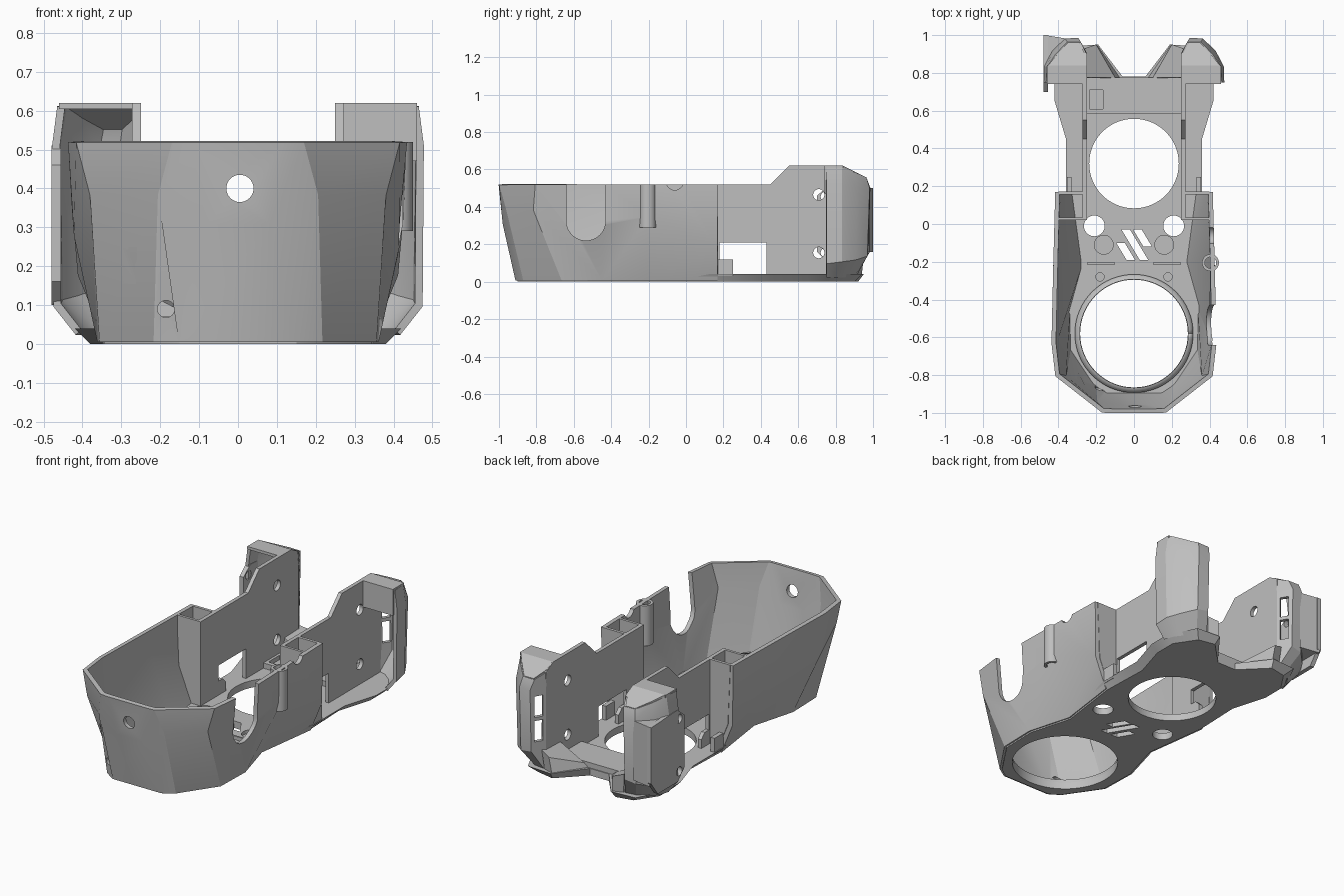
import bpy, bmesh, math

if "Cube" in bpy.data.objects:
    bpy.data.objects.remove(bpy.data.objects["Cube"])

grey = bpy.data.materials.new("grey_plastic")
grey.diffuse_color = (0.52, 0.52, 0.52, 1)
grey.use_nodes = True
grey.node_tree.nodes["Principled BSDF"].inputs["Base Color"].default_value = grey.diffuse_color


def finish(name, bm, recalc=True):
    if recalc:
        bmesh.ops.recalc_face_normals(bm, faces=bm.faces)
    me = bpy.data.meshes.new(name)
    bm.to_mesh(me)
    bm.free()
    me.materials.append(grey)
    ob = bpy.data.objects.new(name, me)
    bpy.context.collection.objects.link(ob)
    return ob


def solid(name, low, high):
    """Closed solid between two matching outlines of 3D points."""
    bm = bmesh.new()
    a = [bm.verts.new(p) for p in low]
    b = [bm.verts.new(p) for p in high]
    bm.faces.new(a)
    bm.faces.new(b)
    n = len(a)
    for i in range(n):
        j = (i + 1) % n
        bm.faces.new((a[i], a[j], b[j], b[i]))
    return finish(name, bm)


def prism(name, pts, lo, hi, axis="z"):
    f = {"z": lambda p, t: (p[0], p[1], t), "x": lambda p, t: (t, p[0], p[1]),
         "y": lambda p, t: (p[0], t, p[1])}[axis]
    return solid(name, [f(p, lo) for p in pts], [f(p, hi) for p in pts])


def box(name, x0, x1, y0, y1, z0, z1):
    return prism(name, [(x0, y0), (x1, y0), (x1, y1), (x0, y1)], z0, z1)


def rod(name, cx, cy, r, lo, hi, axis="z", n=32):
    pts = [(cx + r * math.cos(2 * math.pi * i / n), cy + r * math.sin(2 * math.pi * i / n)) for i in range(n)]
    return prism(name, pts, lo, hi, axis)


def sheet(name, rings, thick):
    """Open strip lofted through rings, thickened."""
    bm = bmesh.new()
    vs = [[bm.verts.new(p) for p in r] for r in rings]
    for a, b in zip(vs, vs[1:]):
        for i in range(len(a) - 1):
            bm.faces.new((a[i], a[i + 1], b[i + 1], b[i]))
    ob = finish(name, bm, False)
    m = ob.modifiers.new("thickness", "SOLIDIFY")
    m.thickness, m.offset, m.use_even_offset = thick, 0, True
    return ob


def cut(target, *cutters):
    """Cut holes, then drop the cutters."""
    for c in cutters:
        c.hide_render = True
        m = target.modifiers.new("cut", "BOOLEAN")
        m.operation, m.solver, m.object = "DIFFERENCE", "EXACT", c
    dg = bpy.context.evaluated_depsgraph_get()
    me = bpy.data.meshes.new_from_object(target.evaluated_get(dg))
    target.modifiers.clear()
    target.data = me
    for c in cutters:
        bpy.data.objects.remove(c)


def both(half):
    """Left-to-right path from a right half that starts at the front."""
    return [(-p[0], *p[1:]) for p in reversed(half)] + list(half)


# floor plate with flared rear rim
front = [(.15, -.9), (.21, -.86), (.345, -.66), (.35, -.45), (.28, -.2)]
low = front + [(.33, .17), (.32, .45), (.38, .65), (.38, .78), (.30, .90), (.20, .92), (.06, .78)]
high = front + [(.36, .17), (.36, .45), (.42, .65), (.42, .78), (.34, .94), (.19, .95), (.06, .78)]
floor = solid("floor_plate", both([(x, y, 0) for x, y in low]), both([(x, y, .04) for x, y in high]))
cuts = [rod("c", 0, -.58, .285, -.1, .2, n=64), rod("c", 0, .32, .237, -.1, .2, n=64)]
for s in (-1, 1):
    cuts += [rod("c", s * .21, -.01, .055, -.1, .2), rod("c", s * .16, -.11, .05, .02, .2),
             rod("c", s * .18, -.28, .022, .015, .2)]
for x, y0, y1 in [(-.04, -.19, -.1), (.03, -.19, -.03), (.05, -.12, -.03)]:  # slanted vents
    k = (y1 - y0) * .6
    cuts.append(prism("c", [(x, y0), (x + .045, y0), (x + .045 - k, y1), (x - k, y1)], -.1, .2))
cut(floor, *cuts)

# faceted front tub
bottom = [(x, y, .008) for x, y in front] + [(.33, .17, .008)]
middle = [(.08, -.968, .31), (.20, -.95, .385), (.37, -.81, .385), (.41, -.6, .28), (.415, -.2, .35), (.40, .17, .18)]
top = [(.12, -.99, .52), (.165, -.987, .52), (.405, -.8, .52), (.425, -.63, .52), (.415, -.2, .52), (.405, .17, .52)]
tub = sheet("front_tub", [both(bottom), both(middle), both(top)], .024)
arc = [math.pi * (1 + i / 16) for i in range(17)]
cut(tub,
    rod("c", .005, .40, .035, -1.2, -.8, "y"),
    rod("c", -.185, .09, .022, -1.2, -.7, "y"),
    prism("c", [(-.535 + .105 * math.cos(a), .325 + .105 * math.sin(a)) for a in arc]
          + [(-.43, .7), (-.64, .7)], .3, .6, "x"),
    rod("c", -.06, .535, .045, .3, .6, "x"))

# sloped lip around the front floor opening
sheet("opening_lip", [[(r * math.cos(t * math.pi / 32), -.58 + r * math.sin(t * math.pi / 32), z)
                       for t in range(65)] for r, z in ((.293, .01), (.293, .05), (.312, .045))], .012)

# cable boss on the right side
boss = rod("cable_boss", .405, -.205, .045, .29, .52)
cut(boss, rod("c", .405, -.205, .03, .2, .7))

for s, side in ((-1, "left"), (1, "right")):
    def X(pts):
        return [(s * p[0], *p[1:]) for p in pts]

    # long upright wall with window and screw holes
    wall = prism(side + "_wall", [(.02, .03), (.905, .03), (.905, .585), (.84, .62), (.55, .62),
                                  (.45, .52), (.02, .52)], s * .25, s * .272, "x")
    cut(wall, box("c", -.6, .6, .18, .43, .04, .21),
        rod("c", .71, .465, .03, -.6, .6, "x"), rod("c", .71, .155, .03, -.6, .6, "x"))
    prism(side + "_window_tab", [(.17, .03), (.25, .03), (.25, .09), (.22, .12), (.17, .12)],
          s * .25, s * .272, "x")

    # hollow box column behind the tub
    prof = X([(.25, .03), (.325, .03), (.385, .18), (.40, .52), (.25, .52)])
    prism(side + "_column_back", prof, .155, .172, "y")
    prism(side + "_column_front", prof, .02, .035, "y")

    # curved rear wing shell, slotted on its inner rear bevel
    wing = sheet(side + "_wing", [
        X([(.24, .86, .03), (.26, .90, .03), (.31, .89, .03), (.36, .85, .03), (.395, .80, .03), (.41, .75, .03)]),
        X([(.258, .90, .15), (.30, .965, .15), (.36, .96, .14), (.42, .90, .12), (.46, .83, .11), (.465, .75, .10)]),
        X([(.258, .90, .5), (.30, .975, .5), (.36, .972, .5), (.425, .91, .5), (.466, .83, .51), (.468, .75, .51)]),
        X([(.258, .89, .585), (.29, .955, .555), (.35, .955, .555), (.41, .89, .585), (.45, .83, .61),
           (.455, .75, .61)])], .02)
    slots = []
    for z in (.2, .34):
        slots.append(prism("c", X([(.275 + a * .555 - b * .832, .9375 + a * .832 + b * .555)
                                   for a, b in ((-.024, -.03), (.024, -.03), (.024, .03), (-.024, .03))]), z, z + .12))
    cut(wing, *slots)

    # wing roof: flat part and rear slope
    prism(side + "_wing_roof", X([(.26, .74), (.46, .74), (.46, .84), (.26, .84)]), .604, .62)
    slope = X([(.255, .84), (.255, .89), (.29, .96), (.35, .96), (.41, .895), (.455, .84)])
    solid(side + "_wing_slope", [(x, y, .604 - .5 * (y - .84)) for x, y in slope],
          [(x, y, .62 - .5 * (y - .84)) for x, y in slope])

    # slanted corner flap at the rear notch
    solid(side + "_rear_flap", X([(.06, .77, .03), (.25, .77, .03), (.25, .92, .04), (.19, .94, .04)]),
          X([(.10, .775, .06), (.25, .775, .14), (.26, .93, .15), (.20, .95, .13)]))

    # floor rail and wall foot
    box(side + "_floor_rail", s * .10, s * .25, -.215, -.205, .03, .06)
    box(side + "_foot", s * .33, s * .355, .17, .25, .03, .12)

# front panel closing the upper part of the right wing
box("right_wing_panel", .27, .46, .74, .755, .47, .61)

# rear deck with small open socket
deck = box("rear_deck", -.25, .25, .585, .775, .03, .07)
cut(deck, box("c", -.235, -.165, .61, .71, .045, .2))

# side bracket on the left wing
bracket = prism("left_bracket", [(.70, .16), (.76, .10), (.94, .10), (1, .18), (1, .50), (.76, .51), (.70, .46)],
                -.48, -.455, "x")
cut(bracket, rod("c", .745, .455, .025, -.6, -.3, "x"), rod("c", .745, .155, .025, -.6, -.3, "x"))
prism("bracket_web", [(-.47, .86), (-.47, 1), (-.35, .98)], .16, .50)

# round parts shade smooth, facets stay sharp
for ob in bpy.context.scene.objects:
    ob.select_set(True)
    bpy.context.view_layer.objects.active = ob
bpy.ops.object.shade_smooth_by_angle(angle=math.radians(25))
